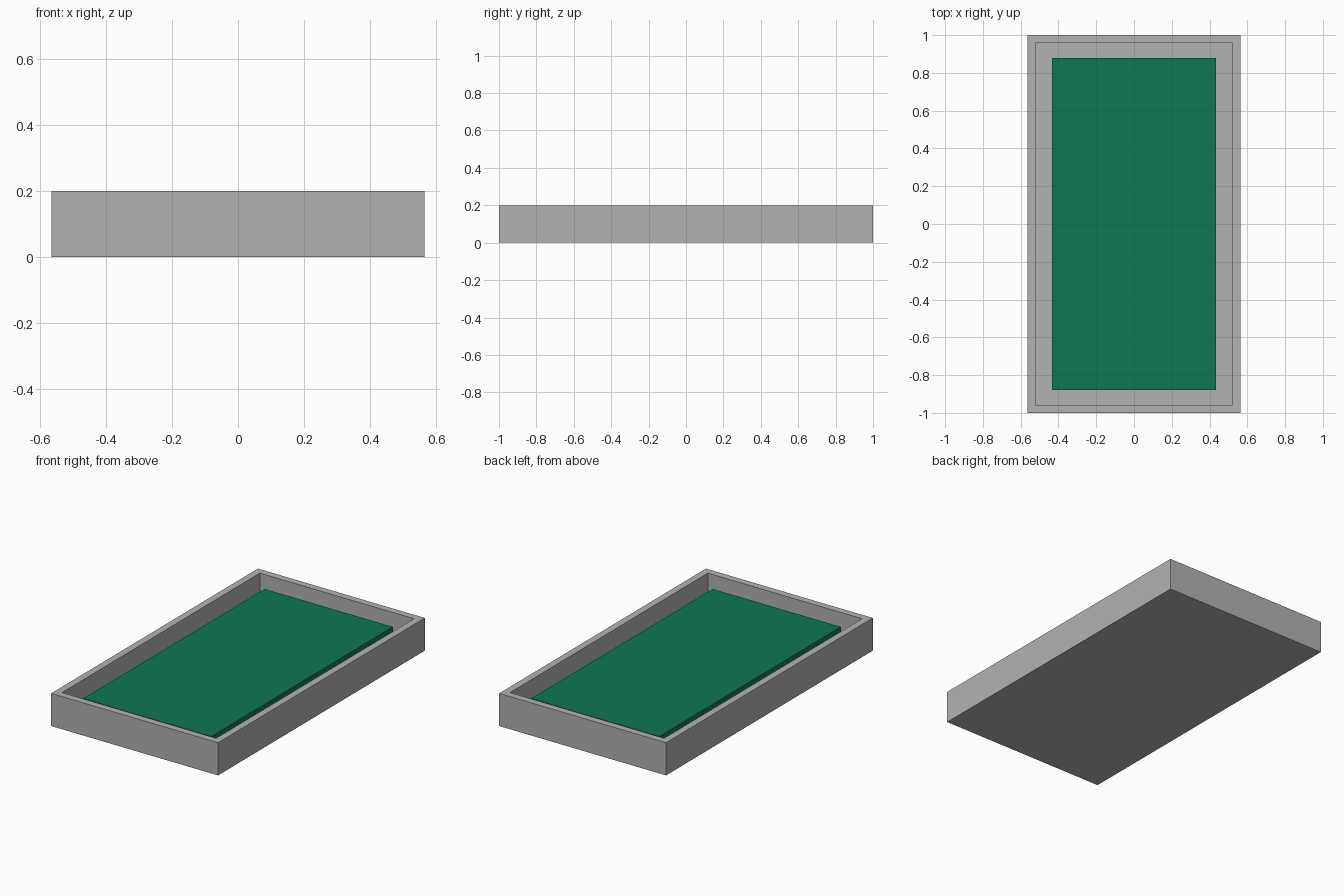
import bpy
import bmesh
from mathutils import Matrix

default = bpy.data.objects.get("Cube")
if default:
    bpy.data.objects.remove(default, do_unlink=True)

WIDTH, LENGTH, HEIGHT = 1.13, 2.0, 0.2
WALL = 0.043


def material(name, rgb):
    mat = bpy.data.materials.new(name)
    mat.use_nodes = True
    color = (*rgb, 1.0)
    mat.diffuse_color = color
    mat.node_tree.nodes["Principled BSDF"].inputs["Base Color"].default_value = color
    return mat


def block(bm, width, length, bottom, top):
    """Add a box centred on the vertical axis."""
    size = Matrix.Diagonal((width, length, top - bottom, 1))
    place = Matrix.Translation((0, 0, (bottom + top) / 2))
    return bmesh.ops.create_cube(bm, size=1, matrix=place @ size)


def finish(bm, name, mat):
    mesh = bpy.data.meshes.new(name)
    bm.to_mesh(mesh)
    bm.free()
    mesh.materials.append(mat)
    obj = bpy.data.objects.new(name, mesh)
    bpy.context.collection.objects.link(obj)
    return obj


grey = material("light grey", (0.448, 0.448, 0.448))
green = material("board green", (0.0044, 0.184, 0.091))

# Open tray: inset the top of a box, then sink it to form the floor
bm = bmesh.new()
block(bm, WIDTH, LENGTH, 0, HEIGHT)
bm.normal_update()
top = max(bm.faces, key=lambda f: f.calc_center_median().z)
bmesh.ops.inset_region(bm, faces=[top], thickness=WALL, use_even_offset=True)
well = bmesh.ops.extrude_discrete_faces(bm, faces=[top])["faces"][0]
bmesh.ops.translate(bm, verts=well.verts, vec=(0, 0, WALL - HEIGHT))
bmesh.ops.recalc_face_normals(bm, faces=bm.faces)
finish(bm, "tray", grey)

# Green slab resting on the tray floor
bm = bmesh.new()
block(bm, 0.868, 1.756, WALL, HEIGHT - WALL)
finish(bm, "board", green)
